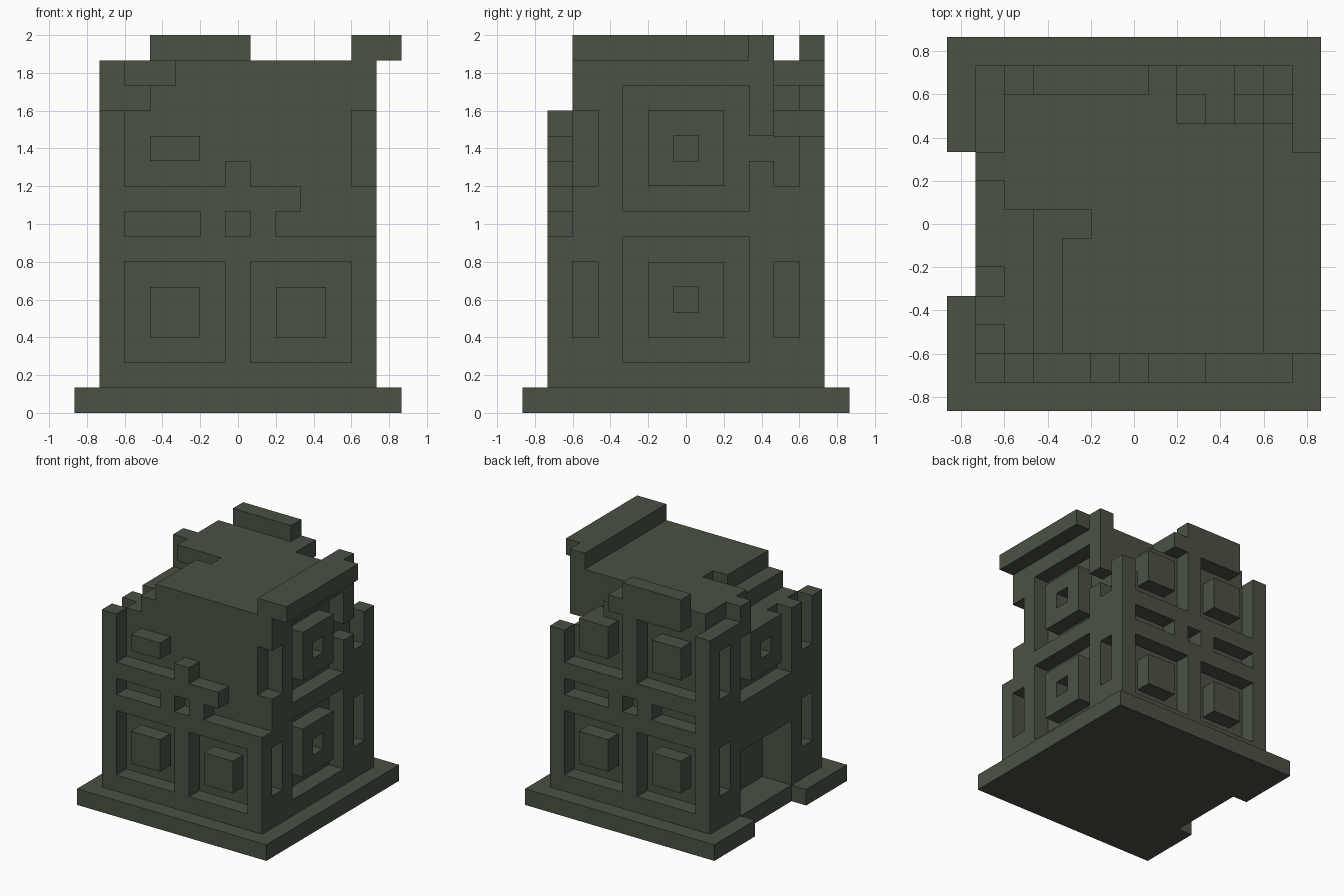
import bpy, bmesh
from mathutils import Vector

old = bpy.data.objects.get("Cube")
if old:
    bpy.data.objects.remove(old, do_unlink=True)

U = 2 / 15  # one block

stone = bpy.data.materials.new("mossy dark stone")
stone.use_nodes = True
COL = (0.069, 0.083, 0.058, 1)
stone.diffuse_color = COL
bsdf = next(n for n in stone.node_tree.nodes if n.type == 'BSDF_PRINCIPLED')
bsdf.inputs["Base Color"].default_value = COL
bsdf.inputs["Roughness"].default_value = 0.9


def box(x0, x1, y0, y1, z0, z1):
    """Block cells, inclusive ranges; x and y cells are centred on whole numbers."""
    return {(x, y, z) for x in range(x0, x1 + 1)
            for y in range(y0, y1 + 1) for z in range(z0, z1 + 1)}


def build(name, cells):
    """Skin a set of blocks with its outer faces only."""
    bm = bmesh.new()
    verts = {}

    def vert(p):
        key = tuple(round(c * 2) for c in p)
        if key not in verts:
            verts[key] = bm.verts.new(p * U)
        return verts[key]

    for c in cells:
        mid = Vector((c[0], c[1], c[2] + 0.5))
        for axis in range(3):
            for s in (-1, 1):
                n = [0, 0, 0]
                n[axis] = s
                if (c[0] + n[0], c[1] + n[1], c[2] + n[2]) in cells:
                    continue
                n = Vector(n) * 0.5
                a = Vector([0.5 if i == (axis + 1) % 3 else 0 for i in range(3)])
                b = Vector([0.5 if i == (axis + 2) % 3 else 0 for i in range(3)]) * s
                bm.faces.new([vert(mid + n + q) for q in (-a - b, a - b, a + b, b - a)])
    bmesh.ops.dissolve_limit(bm, angle_limit=0.01, verts=bm.verts[:], edges=bm.edges[:])
    me = bpy.data.meshes.new(name)
    bm.to_mesh(me)
    bm.free()
    me.materials.append(stone)
    ob = bpy.data.objects.new(name, me)
    bpy.context.collection.objects.link(ob)


def long_box(side):
    """Box maker on the front (-1) or back (1) wall: a is x."""
    return lambda a0, a1, z0, z1: box(a0, a1, side * 5, side * 5, z0, z1)


def end_box(side):
    """Box maker on the left (1) or right (-1) wall: a is y."""
    return lambda a0, a1, z0, z1: box(side * 5, side * 5, a0, a1, z0, z1)


def long_wall(w):
    """Four recessed windows with square blocks, and slits in the band between."""
    cells = w(-5, 5, 1, 13) - w(0, 0, 7, 7)
    for inner, mid0, mid1, outer in ((1, 2, 3, 4), (-4, -3, -2, -1)):
        for z in (2, 9):
            cells -= w(inner, outer, z, z + 3)
            cells |= w(mid0, mid1, z + 1, z + 2)
    cells -= w(2, 4, 7, 7) | w(-4, -2, 7, 7)
    return cells


def end_wall(w, window_rows):
    """Recessed windows holding square rings, flanked by narrow slots."""
    cells = w(-4, 4, 1, 13)
    for z in window_rows:
        cells -= w(-2, 2, z, z + 4)
        cells |= w(-1, 1, z + 1, z + 3) - w(0, 0, z + 2, z + 2)
    for a in (-4, 4):
        cells -= w(a, a, 3, 5) | w(a, a, 9, 11)
    return cells


# Base slab, notched at the doorway
build("base", box(-6, 6, -6, 6, 0, 0) - box(-6, -6, -2, 2, 0, 0))

# Solid core with the doorway niche and crumbled roof corners
core = box(-4, 4, -4, 4, 1, 13)
core -= box(-4, -4, -2, 2, 1, 4)
core -= box(-4, -3, -4, -1, 13, 13) | box(-4, -2, 0, 0, 13, 13) | box(-4, -4, -4, 1, 12, 12)
core -= box(2, 4, 4, 4, 13, 13) | box(3, 4, 4, 4, 12, 12) | box(4, 4, 4, 4, 11, 11)
build("core", core)

# Front wall, mostly collapsed above the band
w = long_box(-1)
front = long_wall(w)
front -= w(-4, 5, 9, 13) | w(-5, -5, 12, 13) | w(3, 5, 8, 8) | w(2, 5, 7, 7)
front |= w(0, 0, 9, 9) | w(-3, -2, 10, 10)
build("front_wall", front)

# Back wall with part of its lintel and cap left
w = long_box(1)
back = long_wall(w)
back -= w(5, 5, 11, 13) | w(2, 4, 13, 13) | w(-5, -4, 13, 13)
build("back_wall", back)
build("back_cap", w(-3, 0, 14, 14))

# Left wall with two ring windows and a broken rear edge
w = end_box(1)
left = end_wall(w, (2, 8))
left -= w(4, 4, 9, 13) | w(3, 3, 10, 10)
build("left_wall", left)
build("left_cornice", box(5, 5, -4, 3, 14, 14) | box(6, 6, -4, 2, 14, 14))

# Right wall with the doorway and a broken top
w = end_box(-1)
right = end_wall(w, (8,))
right -= w(-2, 2, 1, 4)
right -= w(-4, 1, 13, 13) | w(3, 4, 13, 13) | w(-4, -3, 12, 12)
right |= w(2, 2, 12, 12)
build("right_wall", right)
